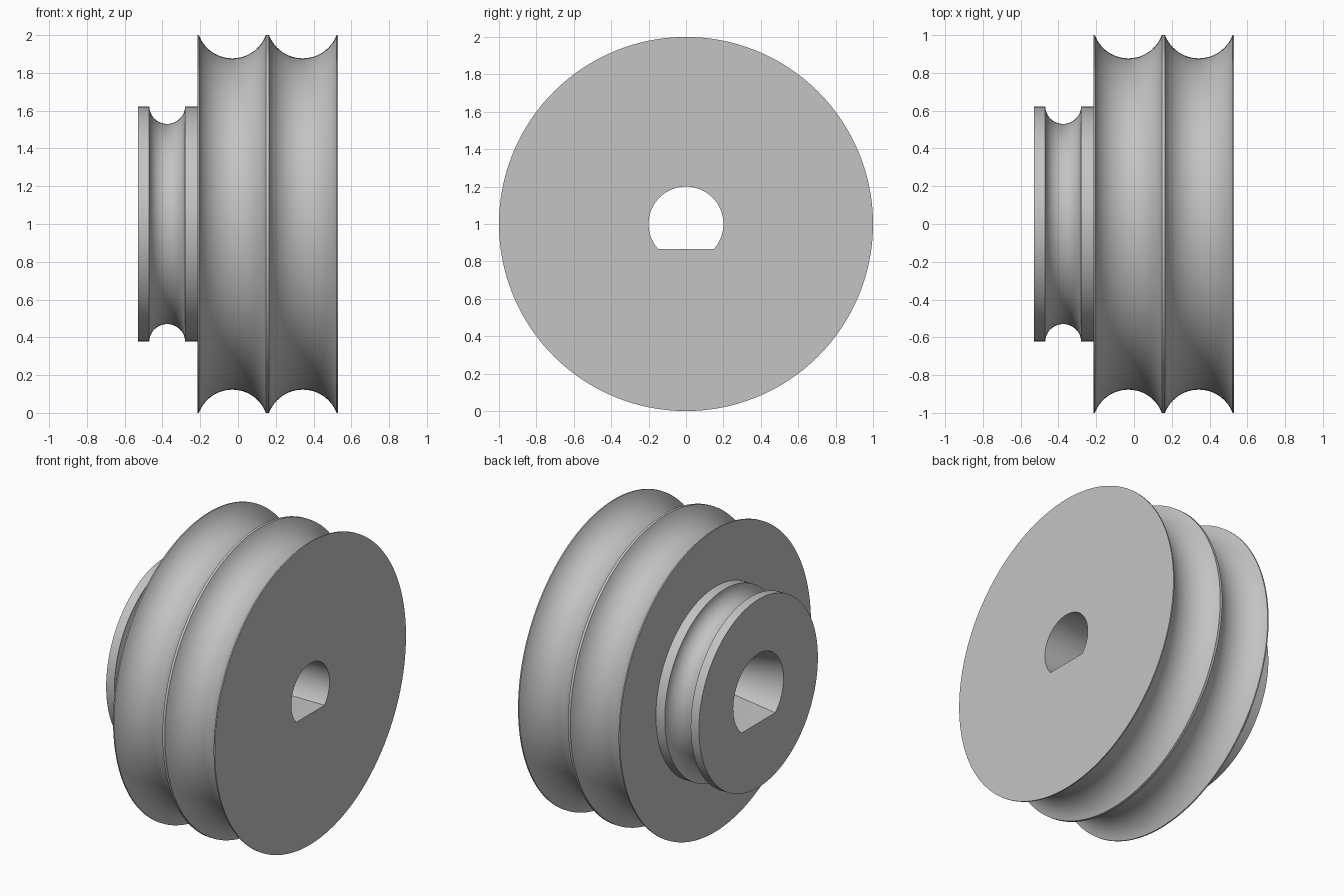
import bpy, bmesh
from math import sin, cos, pi, asin, radians

if "Cube" in bpy.data.objects:
    bpy.data.objects.remove(bpy.data.objects["Cube"], do_unlink=True)

SEG = 128          # sides around the axle
ARC = 96           # bore points on the round part, the rest lie on the flat
START = radians(-45)

grey = bpy.data.materials.new("plain grey")
grey.use_nodes = True
grey.diffuse_color = (0.55, 0.55, 0.55, 1)
grey.node_tree.nodes["Principled BSDF"].inputs["Base Color"].default_value = (0.55, 0.55, 0.55, 1)


def groove(x0, x1, rim, depth, steps=24):
    """Circular groove cut into a rim, as (x, radius) points."""
    half, mid = (x1 - x0) / 2, (x0 + x1) / 2
    rad = (half ** 2 + depth ** 2) / (2 * depth)
    centre = rim - depth + rad
    # angle of the groove edge measured from straight down
    edge = asin(min(1, half / rad))
    return [(mid + rad * sin(a), centre - rad * cos(a))
            for a in (edge * (2 * i / steps - 1) for i in range(steps + 1))]


def round_ring(bm, x, r):
    return [bm.verts.new((x, r * cos(a), 1 + r * sin(a)))
            for a in (START + 2 * pi * i / SEG for i in range(SEG))]


def bore_ring(bm, x, r, flat):
    """D-shaped ring with its flat below the centre."""
    low = -asin(flat / r)
    verts = []
    for i in range(ARC):
        a = low + (pi - 2 * low) * i / ARC
        verts.append(bm.verts.new((x, r * cos(a), 1 + r * sin(a))))
    w = r * cos(low)
    flats = SEG - ARC
    for i in range(flats):
        verts.append(bm.verts.new((x, -w + 2 * w * i / flats, 1 - flat)))
    return verts


# outer outline: small grooved hub, then the double-grooved wheel
hub, wheel = 0.622, 1.0
outline = [(-0.53, hub)]
outline += groove(-0.47, -0.28, hub, 0.092)
outline += [(-0.215, hub), (-0.215, wheel)]
outline += groove(-0.207, 0.147, wheel, 0.123)
outline += groove(0.164, 0.522, wheel, 0.123)
outline += [(0.53, wheel)]

bm = bmesh.new()
rings = [round_ring(bm, x, r) for x, r in outline]
# bore: straight through the wheel, flaring out through the hub
rings += [bore_ring(bm, 0.53, 0.2, 0.135),
          bore_ring(bm, -0.215, 0.2, 0.135),
          bore_ring(bm, -0.53, 0.263, 0.195)]
for n, a in enumerate(rings):
    b = rings[(n + 1) % len(rings)]
    for i in range(SEG):
        j = (i + 1) % SEG
        bm.faces.new((a[i], a[j], b[j], b[i]))
bmesh.ops.recalc_face_normals(bm, faces=bm.faces)

mesh = bpy.data.meshes.new("grooved_pulley")
bm.to_mesh(mesh)
bm.free()
mesh.materials.append(grey)
pulley = bpy.data.objects.new("grooved_pulley", mesh)
bpy.context.collection.objects.link(pulley)

bpy.ops.object.select_all(action='DESELECT')
pulley.select_set(True)
bpy.context.view_layer.objects.active = pulley
bpy.ops.object.shade_smooth_by_angle(angle=radians(28))
